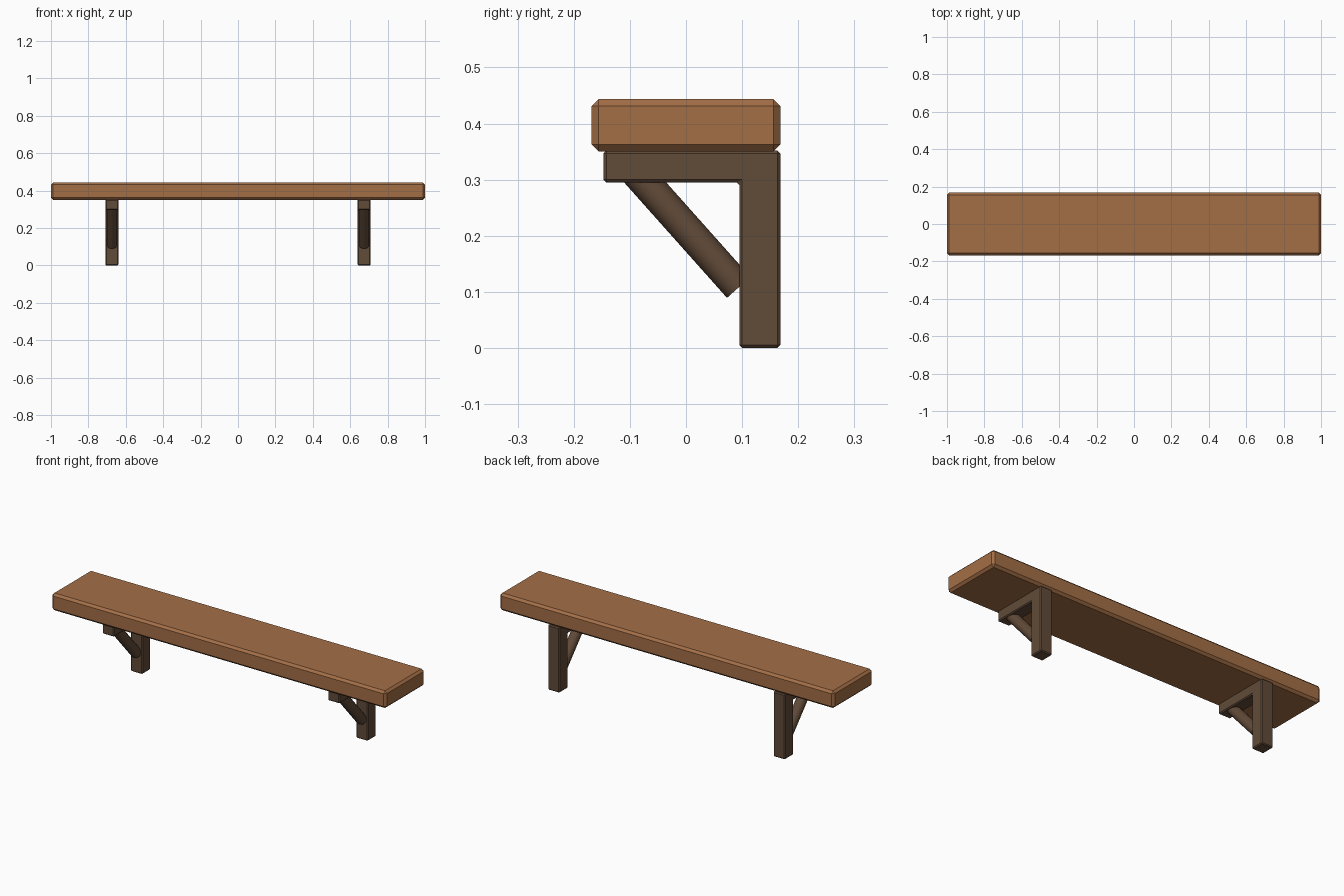
import bpy, bmesh
from mathutils import Vector, Matrix

if "Cube" in bpy.data.objects:
    bpy.data.objects.remove(bpy.data.objects["Cube"])


def material(name, rgb):
    m = bpy.data.materials.new(name)
    m.diffuse_color = (*rgb, 1)
    m.use_nodes = True
    m.node_tree.nodes["Principled BSDF"].inputs["Base Color"].default_value = m.diffuse_color
    return m


def finish(name, bm, mat, bevel=0):
    bmesh.ops.recalc_face_normals(bm, faces=bm.faces)
    if bevel:
        edges = [e for e in bm.edges if e.calc_face_angle(0) > 0.1]
        bmesh.ops.bevel(bm, geom=edges, offset=bevel, segments=1,
                        affect='EDGES', clamp_overlap=True)
    me = bpy.data.meshes.new(name)
    bm.to_mesh(me)
    bm.free()
    me.materials.append(mat)
    ob = bpy.data.objects.new(name, me)
    bpy.context.collection.objects.link(ob)
    return ob


light_wood = material("light_wood", (0.37, 0.156, 0.061))
dark_wood = material("dark_wood", (0.12, 0.069, 0.04))

# Chamfered shelf board
bm = bmesh.new()
bmesh.ops.create_cube(bm, size=1, matrix=Matrix.Translation((0, 0, 0.397))
                      @ Matrix.Diagonal((2, 0.336, 0.093, 1)))
finish("shelf_board", bm, light_wood, 0.012)

# Side profile of the bracket: wall post plus arm (y, z)
profile = [(0.168, 0), (0.168, 0.352), (-0.147, 0.352),
           (-0.147, 0.295), (0.095, 0.295), (0.095, 0)]
# Ends of the round diagonal brace (y, z)
low, high = Vector((0, 0.094, 0.108)), Vector((0, -0.095, 0.32))

for side, sx in (("left", -1), ("right", 1)):
    cx = sx * 0.674

    # L-shaped bracket
    bm = bmesh.new()
    face = bm.faces.new([bm.verts.new((cx - 0.035, y, z)) for y, z in profile])
    ext = bmesh.ops.extrude_face_region(bm, geom=[face])
    verts = [v for v in ext["geom"] if isinstance(v, bmesh.types.BMVert)]
    bmesh.ops.translate(bm, verts=verts, vec=(0.07, 0, 0))
    finish(side + "_bracket", bm, dark_wood, 0.005)

    # Round diagonal brace
    axis = high - low
    mid = (high + low) / 2 + Vector((cx, 0, 0))
    mat = Matrix.Translation(mid) @ axis.to_track_quat('Z', 'X').to_matrix().to_4x4()
    bm = bmesh.new()
    bmesh.ops.create_cone(bm, cap_ends=True, segments=16, radius1=0.028,
                          radius2=0.028, depth=axis.length, matrix=mat)
    for f in bm.faces:
        f.smooth = len(f.verts) == 4
    finish(side + "_brace", bm, dark_wood)
